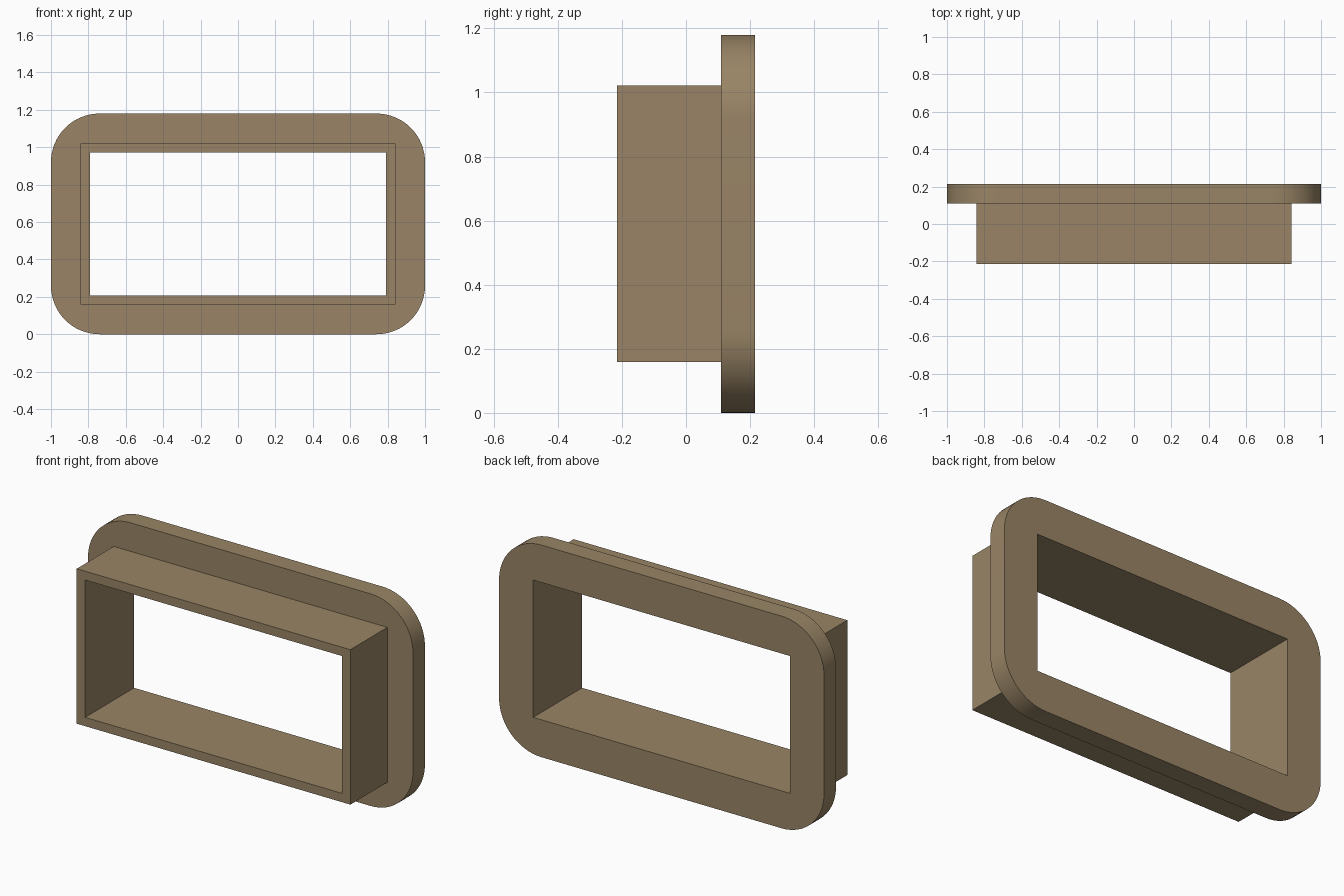
import bpy, bmesh, math

if "Cube" in bpy.data.objects:
    bpy.data.objects.remove(bpy.data.objects["Cube"])

CZ = 0.59                                   # height of the centre line
FRONT, STEP, BACK = -0.215, 0.11, 0.215     # depths of sleeve front, flange front, flange back
HOLE, SLEEVE, FLANGE = (0.79, 0.382), (0.842, 0.431), (1.0, 0.59)
RADIUS, SEG = 0.26, 16
SIGNS = [(1, 1), (-1, 1), (-1, -1), (1, -1)]

bm = bmesh.new()


def rect(size, y):
    """Four corners, counter-clockwise from the upper right."""
    return [[bm.verts.new((sx * size[0], y, CZ + sz * size[1]))] for sx, sz in SIGNS]


def rounded(size, y):
    """Four corner arcs in the same order."""
    arcs = []
    for i, (sx, sz) in enumerate(SIGNS):
        arc = []
        for k in range(SEG + 1):
            a = math.pi / 2 * (i + k / SEG)
            arc.append(bm.verts.new((sx * (size[0] - RADIUS) + RADIUS * math.cos(a), y,
                                     CZ + sz * (size[1] - RADIUS) + RADIUS * math.sin(a))))
        arcs.append(arc)
    return arcs


def bridge(a, b):
    """Join two loops; a single corner point fans out to a whole arc."""
    for i in range(4):
        p, q, p2, q2 = a[i], b[i], a[(i + 1) % 4], b[(i + 1) % 4]
        for k in range(len(q) - 1):
            if len(p) == 1:
                bm.faces.new((p[0], q[k], q[k + 1]))
            else:
                bm.faces.new((p[k], q[k], q[k + 1], p[k + 1]))
        bm.faces.new((p[-1], q[-1], q2[0], p2[0]))


hole_front, hole_back = rect(HOLE, FRONT), rect(HOLE, BACK)
sleeve_front, sleeve_back = rect(SLEEVE, FRONT), rect(SLEEVE, STEP)
flange_front, flange_back = rounded(FLANGE, STEP), rounded(FLANGE, BACK)

bridge(hole_front, sleeve_front)      # front lip of the sleeve
bridge(sleeve_front, sleeve_back)     # sleeve outer walls
bridge(sleeve_back, flange_front)     # flange front face
bridge(flange_front, flange_back)     # flange rim
bridge(hole_back, flange_back)        # flange back face
bridge(hole_back, hole_front)         # opening walls
bmesh.ops.recalc_face_normals(bm, faces=bm.faces[:])

mesh = bpy.data.meshes.new("flanged_sleeve")
bm.to_mesh(mesh)
bm.free()
obj = bpy.data.objects.new("flanged_sleeve", mesh)
bpy.context.collection.objects.link(obj)

tan = bpy.data.materials.new("tan")
tan.diffuse_color = (0.319, 0.234, 0.133, 1)
tan.use_nodes = True
tan.node_tree.nodes["Principled BSDF"].inputs["Base Color"].default_value = tan.diffuse_color
mesh.materials.append(tan)

# smooth rim arcs, crisp edges elsewhere
bpy.context.view_layer.objects.active = obj
obj.select_set(True)
bpy.ops.object.shade_smooth_by_angle(angle=math.radians(30))
